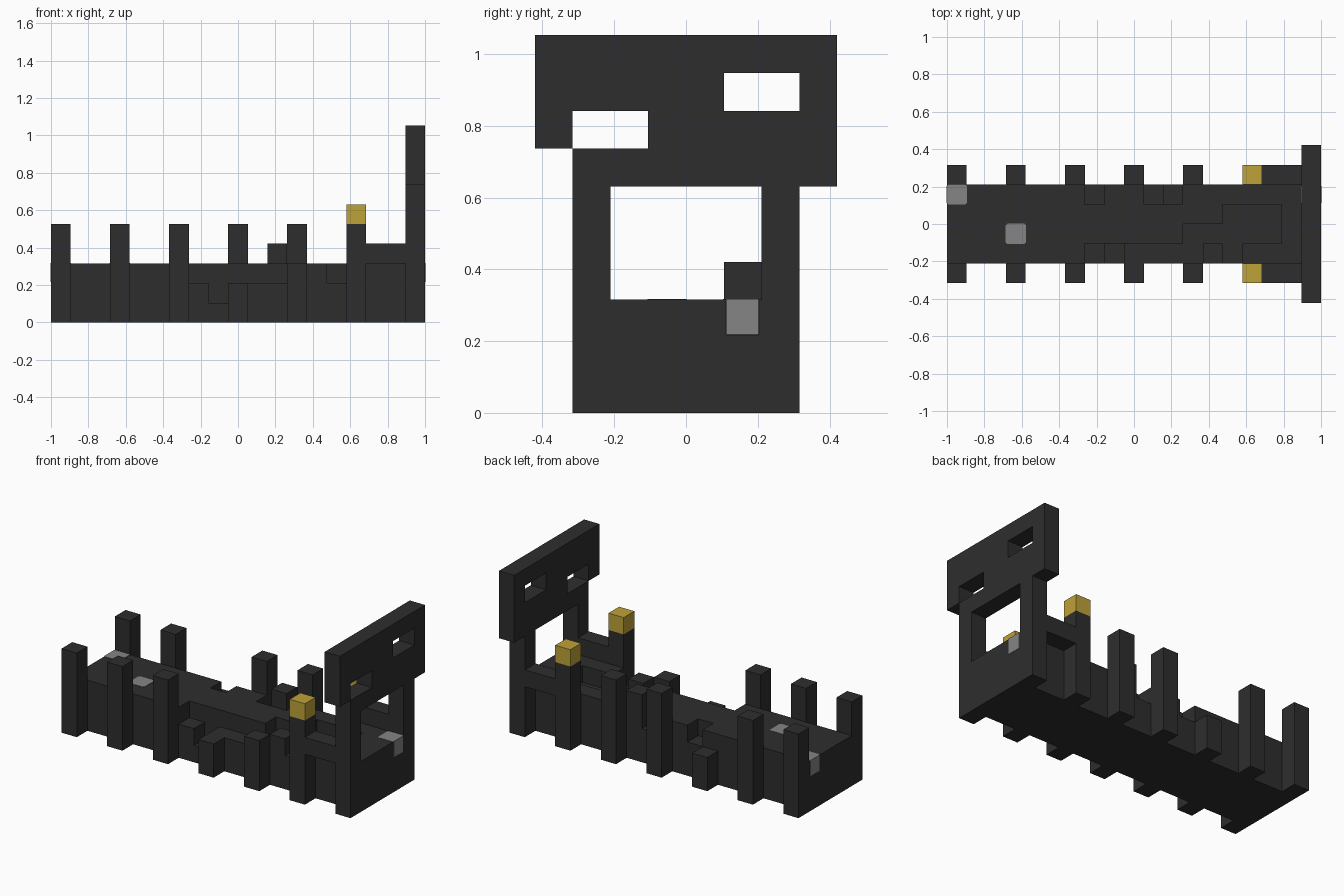
import bpy, bmesh
from mathutils import Vector

U = 2 / 19  # one block edge; the model is 19 blocks long

if "Cube" in bpy.data.objects:
    bpy.data.objects.remove(bpy.data.objects["Cube"], do_unlink=True)


def material(name, rgb):
    m = bpy.data.materials.new(name)
    m.use_nodes = True
    m.diffuse_color = (*rgb, 1)
    m.node_tree.nodes["Principled BSDF"].inputs["Base Color"].default_value = (*rgb, 1)
    return m


charcoal = material("charcoal", (0.027, 0.027, 0.027))
gold = material("gold", (0.52, 0.36, 0.04))
grey = material("grey", (0.235, 0.235, 0.235))


def cells(x, y, z):
    """Blocks in half-open ranges: x from the foot end, y from the centre, z from the floor."""
    return {(i, j, k) for i in range(*x) for j in range(*y) for k in range(*z)}


def finish(name, bm, mat):
    mesh = bpy.data.meshes.new(name)
    bm.to_mesh(mesh)
    bm.free()
    mesh.materials.append(mat)
    obj = bpy.data.objects.new(name, mesh)
    bpy.context.collection.objects.link(obj)
    return obj


def build(name, blocks, mat):
    """Skin a set of blocks with its outer faces only, then merge flat areas."""
    bm = bmesh.new()
    for b in blocks:
        for axis in range(3):
            for side in (0, 1):
                step = [0, 0, 0]
                step[axis] = 2 * side - 1
                if tuple(p + s for p, s in zip(b, step)) in blocks:
                    continue
                quad = []
                for u, v in ((0, 0), (1, 0), (1, 1), (0, 1)):
                    c = [0, 0, 0]
                    c[axis], c[(axis + 1) % 3], c[(axis + 2) % 3] = side, u, v
                    quad.append(bm.verts.new(
                        ((b[0] + c[0] - 9.5) * U, (b[1] + c[1]) * U, (b[2] + c[2]) * U)))
                bm.faces.new(quad if side else quad[::-1])
    bmesh.ops.remove_doubles(bm, verts=bm.verts, dist=U / 100)
    bmesh.ops.dissolve_limit(bm, angle_limit=0.01, verts=bm.verts, edges=bm.edges)
    return finish(name, bm, mat)


# Base with worn channel and broken edges
base = cells((0, 18), (-2, 2), (0, 3))
base -= cells((7, 8), (-2, -1), (2, 3))      # stepped front break
base -= cells((8, 9), (-2, -1), (1, 3))
base -= cells((9, 13), (-2, -1), (2, 3))     # winding channel
base -= cells((12, 14), (-1, 0), (2, 3))
base -= cells((14, 17), (-1, 1), (2, 3))
base -= cells((14, 15), (-2, -1), (2, 3))
base -= cells((7, 8), (1, 2), (2, 3))        # back breaks
base -= cells((10, 11), (1, 2), (2, 3))
base |= cells((11, 12), (1, 2), (3, 4))      # raised block
build("base", base, charcoal)

# Side posts, some broken short, with gold caps and rails at the head end
broken = {("front", 9): 2, ("front", 12): 3, ("back", 6): 2}
for side, j in (("front", -3), ("back", 2)):
    for n, i in enumerate(range(0, 18, 3)):
        height = broken.get((side, i), 5)
        build(f"{side}_post_{n + 1}", cells((i, i + 1), (j, j + 1), (0, height)), charcoal)
    build(f"{side}_cap", cells((15, 16), (j, j + 1), (5, 6)), gold)
    build(f"{side}_rail", cells((16, 18), (j, j + 1), (3, 4)), charcoal)

# Headboard: lower wall, two pillars and a wide pierced panel
head = cells((18, 19), (-3, 3), (0, 6)) - cells((18, 19), (-2, 2), (3, 6))
head |= cells((18, 19), (-3, 4), (6, 7)) | cells((18, 19), (-4, 4), (7, 10))
head -= cells((18, 19), (-3, -1), (7, 8))
head -= cells((18, 19), (1, 3), (8, 9))
build("headboard", head, charcoal)

# Grey studs, slightly chamfered, set into the blocks
for n, (i, j) in enumerate(((0, 1), (3, -1), (18, 1))):
    bm = bmesh.new()
    bmesh.ops.create_cube(bm, size=U + 0.004)
    bmesh.ops.translate(bm, verts=bm.verts,
                        vec=Vector((i - 9, j + 0.5, 2.5)) * U)
    # Chamfer only the upright and sunken edges
    corner = [e for e in bm.edges
              if not all(v.co.z > 2.5 * U for v in e.verts)]
    bmesh.ops.bevel(bm, geom=corner, offset=0.01, segments=1, affect="EDGES")
    finish(f"stud_{n + 1}", bm, grey)
